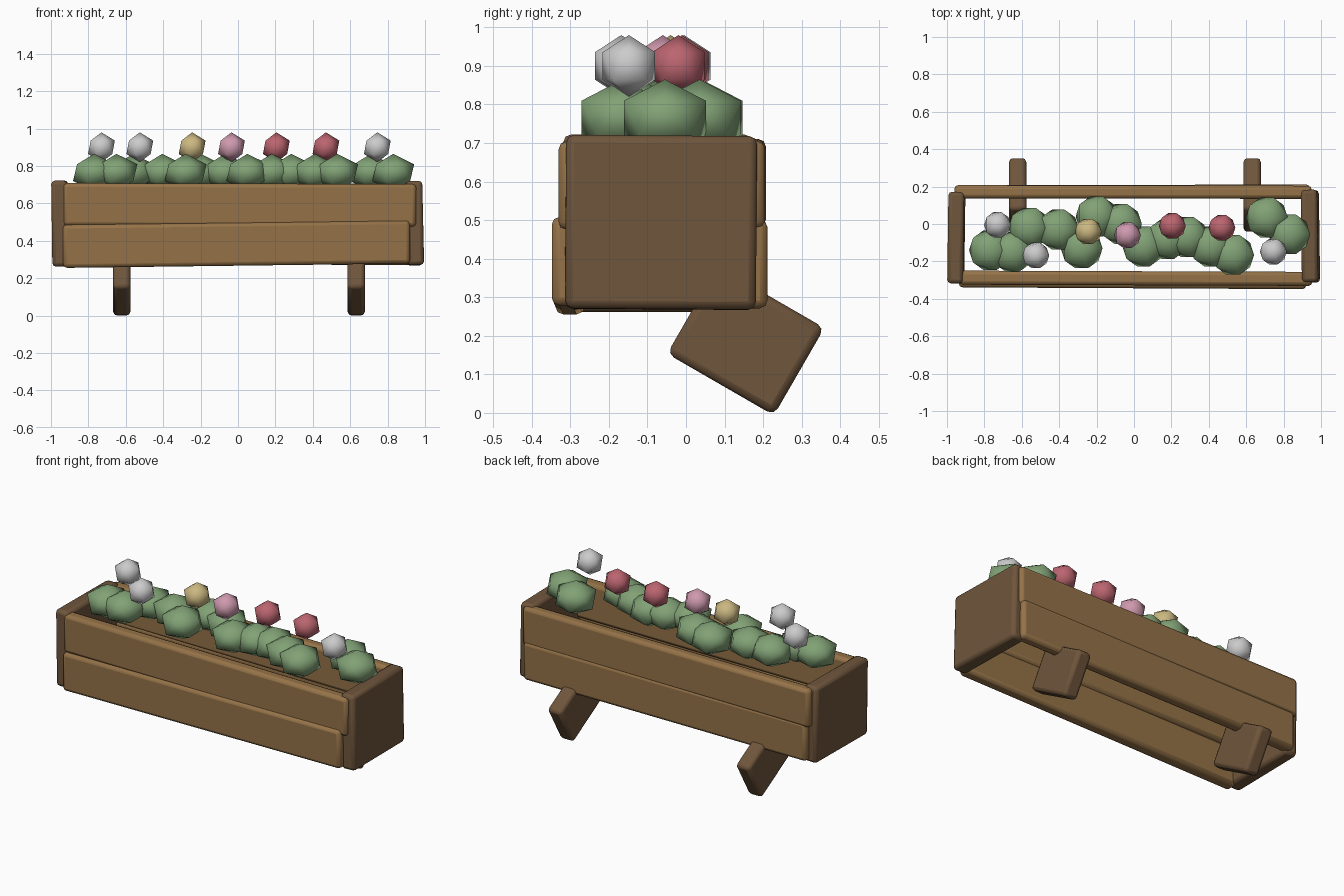
import bpy
from math import radians

if "Cube" in bpy.data.objects:
    bpy.data.objects.remove(bpy.data.objects["Cube"])


def material(name, rgb):
    m = bpy.data.materials.new(name)
    m.diffuse_color = (*rgb, 1)
    m.use_nodes = True
    m.node_tree.nodes["Principled BSDF"].inputs["Base Color"].default_value = m.diffuse_color
    return m


plank_wood = material("plank_wood", (0.30, 0.17, 0.065))
end_wood = material("end_wood", (0.16, 0.092, 0.045))
leaf = material("leaf", (0.22, 0.36, 0.18))
white = material("white_petal", (0.65, 0.65, 0.65))
yellow = material("yellow_petal", (0.60, 0.48, 0.22))
pink = material("pink_petal", (0.62, 0.32, 0.42))
red = material("red_petal", (0.50, 0.13, 0.16))


def board(name, loc, size, rot, mat, bevel=0.02):
    """Rounded plank: centre, full size, rotation in degrees."""
    bpy.ops.mesh.primitive_cube_add(size=1, location=loc)
    o = bpy.context.object
    o.name = name
    o.scale = size
    bpy.ops.object.transform_apply(location=False, rotation=False, scale=True)
    o.rotation_euler = [radians(a) for a in rot]
    o.data.materials.append(mat)
    b = o.modifiers.new("Bevel", "BEVEL")
    b.width = bevel
    b.segments = 2
    bpy.ops.object.shade_smooth_by_angle(angle=radians(40))
    return o


def blob(name, loc, radius, height, mat):
    """Low-poly 20-sided ball, optionally flattened."""
    bpy.ops.mesh.primitive_ico_sphere_add(subdivisions=1, radius=1, location=loc)
    o = bpy.context.object
    o.name = name
    o.scale = (radius, radius, height)
    o.data.materials.append(mat)
    bpy.ops.object.shade_smooth()


# Long planks, two at the front and two at the back, slightly crooked
board("front_upper_plank", (0.008, -0.29, 0.592), (1.89, 0.075, 0.228), (0, 0.15, -0.2), plank_wood)
board("front_lower_plank", (-0.008, -0.306, 0.382), (1.855, 0.075, 0.23), (0, -0.72, -0.3), plank_wood)
board("back_upper_plank", (-0.005, 0.171, 0.594), (1.91, 0.07, 0.228), (0, 0.15, -0.1), plank_wood)
board("back_lower_plank", (0, 0.174, 0.388), (1.88, 0.07, 0.23), (0, 0.1, 0.15), plank_wood)

# End panels
board("left_end_panel", (-0.95, -0.073, 0.492), (0.085, 0.49, 0.46), (0, -0.8, -0.8), end_wood)
board("right_end_panel", (0.943, -0.065, 0.494), (0.088, 0.495, 0.45), (-0.4, -1.3, 0.8), end_wood)

# Tilted support brackets under the back
for side, x in (("left", -0.622), ("right", 0.632)):
    board(side + "_bracket", (x, 0.155, 0.187), (0.092, 0.32, 0.262), (-30, 0, 0), end_wood)

# Row of leafy bushes
bushes = [(-0.77, -0.14), (-0.65, -0.15), (-0.56, -0.02), (-0.405, -0.03), (-0.28, -0.13),
          (-0.20, 0.04), (-0.07, 0.0), (0.05, -0.12), (0.18, -0.08), (0.285, -0.07),
          (0.41, -0.12), (0.53, -0.165), (0.71, 0.035), (0.83, -0.055)]
for i, (x, y) in enumerate(bushes):
    blob(f"bush_{i + 1}", (x, y, 0.765), 0.125, 0.10, leaf)

# Flower heads above the bushes
flowers = [(-0.73, -0.005, white), (-0.525, -0.168, white), (-0.245, -0.04, yellow),
           (-0.035, -0.06, pink), (0.205, -0.01, red), (0.47, -0.02, red), (0.745, -0.148, white)]
for i, (x, y, mat) in enumerate(flowers):
    blob(f"flower_{i + 1}", (x, y, 0.90), 0.08, 0.08, mat)
